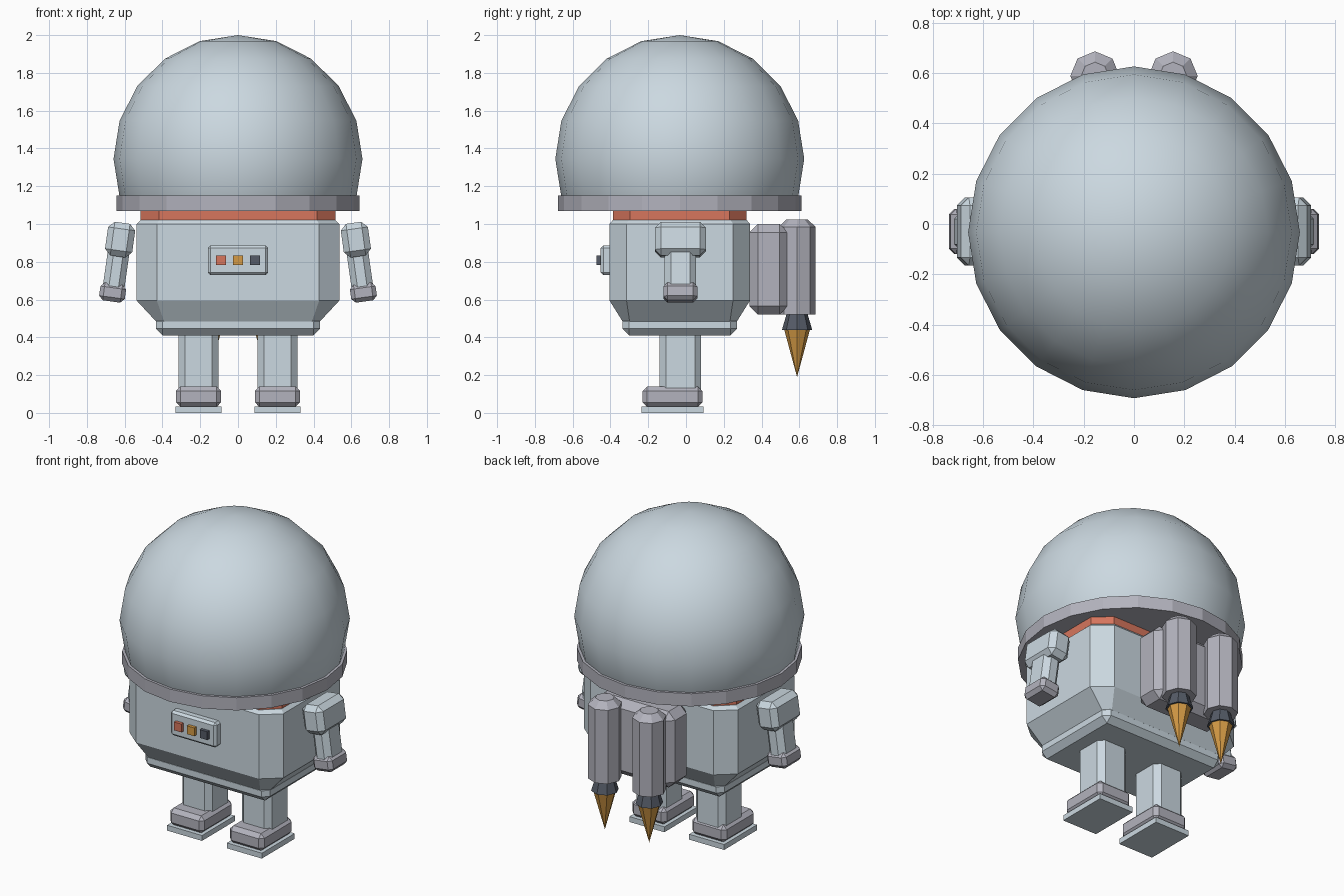
import bpy, bmesh, math
from mathutils import Vector, Matrix

if "Cube" in bpy.data.objects:
    bpy.data.objects.remove(bpy.data.objects["Cube"])

CY = -0.033  # depth of the body axis


def material(name, rgb):
    m = bpy.data.materials.new(name)
    m.diffuse_color = (*rgb, 1)
    m.use_nodes = True
    m.node_tree.nodes["Principled BSDF"].inputs["Base Color"].default_value = m.diffuse_color
    return m


PALE = material("pale suit", (0.60, 0.69, 0.75))
GREY = material("lilac grey", (0.45, 0.45, 0.51))
RED = material("coral red", (0.68, 0.18, 0.11))
AMBER = material("amber", (0.67, 0.33, 0.06))
DARK = material("dark slate", (0.09, 0.105, 0.135))


def finish(name, bm, mat):
    bmesh.ops.recalc_face_normals(bm, faces=bm.faces)
    me = bpy.data.meshes.new(name)
    bm.to_mesh(me)
    bm.free()
    me.materials.append(mat)
    ob = bpy.data.objects.new(name, me)
    bpy.context.collection.objects.link(ob)
    return ob


def box(name, lo, hi, mat, bevel=0.0, tilt=0.0):
    """Box between two corners, optionally bevelled and tilted about y."""
    lo, hi = Vector(lo), Vector(hi)
    bm = bmesh.new()
    bmesh.ops.create_cube(bm, size=1)
    bmesh.ops.scale(bm, vec=hi - lo, verts=bm.verts)
    ob = finish(name, bm, mat)
    ob.location = (lo + hi) / 2
    ob.rotation_euler.y = tilt
    if bevel:
        mod = ob.modifiers.new("chamfer", 'BEVEL')
        mod.width = bevel
        mod.segments = 1
    return ob


def loft(name, rings, mat):
    """Skin equal-length rings of points and cap both ends."""
    bm = bmesh.new()
    rows = [[bm.verts.new(p) for p in r] for r in rings]
    n = len(rows[0])
    for a, b in zip(rows, rows[1:]):
        for i in range(n):
            j = (i + 1) % n
            bm.faces.new((a[i], a[j], b[j], b[i]))
    bm.faces.new(rows[0])
    bm.faces.new(rows[-1])
    return finish(name, bm, mat)


def octagon(z, hx, hy, cx, cy):
    """Rectangle with cut corners around the body axis."""
    pts = [(hx, -hy + cy), (hx, hy - cy), (hx - cx, hy), (-hx + cx, hy),
           (-hx, hy - cy), (-hx, -hy + cy), (-hx + cx, -hy), (hx - cx, -hy)]
    return [(x, y + CY, z) for x, y in pts]


def circle(x, y, z, r, n):
    return [(x + r * math.cos(2 * math.pi * i / n),
             y + r * math.sin(2 * math.pi * i / n), z) for i in range(n)]


# Helmet: smooth dome cut off inside a faceted collar
bm = bmesh.new()
bmesh.ops.create_uvsphere(bm, u_segments=20, v_segments=10, radius=0.659)
bmesh.ops.scale(bm, vec=(1, 1, 0.655 / 0.659), verts=bm.verts)
bmesh.ops.translate(bm, vec=(0, CY, 1.345), verts=bm.verts)
bmesh.ops.bisect_plane(bm, geom=bm.verts[:] + bm.edges[:] + bm.faces[:],
                       plane_co=(0, 0, 1.12), plane_no=(0, 0, 1), clear_inner=True)
for f in bm.faces:
    f.smooth = True
finish("helmet_dome", bm, PALE)
loft("helmet_collar", [circle(0, CY, z, 0.644, 20) for z in (1.07, 1.15)], GREY)

# Torso: neck, tapered body and hip slab
loft("neck", [octagon(z, 0.515, 0.353, 0.098, 0.09) for z in (0.98, 1.1)], RED)
loft("body", [octagon(0.48, 0.43, 0.30, 0.04, 0.035),
              octagon(0.595, 0.537, 0.372, 0.107, 0.09),
              octagon(1.0, 0.537, 0.372, 0.107, 0.09),
              octagon(1.02, 0.515, 0.355, 0.098, 0.085)], PALE)
box("hips", (-0.435, CY - 0.304, 0.41), (0.435, CY + 0.304, 0.52), PALE, 0.036)

# Chest panel with three buttons
box("chest_panel", (-0.16, -0.452, 0.73), (0.16, -0.39, 0.887), PALE, 0.014)
for i, mat in enumerate((RED, AMBER, DARK)):
    x = (i - 1) * 0.09
    box("button", (x - 0.026, -0.473, 0.782), (x + 0.026, -0.44, 0.834), mat)

for s, side in ((-1, "left"), (1, "right")):
    # Leg, boot and sole
    x = s * 0.209
    box(side + "_leg", (x - 0.105, -0.14, 0.08), (x + 0.105, 0.08, 0.45), PALE, 0.033)
    box(side + "_boot", (x - 0.12, -0.23, 0.032), (x + 0.12, 0.087, 0.14), GREY, 0.024)
    box(side + "_sole", (x - 0.122, -0.235, 0), (x + 0.122, 0.092, 0.034), PALE)

    # Arm, leaning outward toward the hand
    t = -s * math.radians(8)
    for part, ax, az, w, d, h, b, mat in (
            ("_shoulder", 0.624, 0.917, 0.145, 0.27, 0.18, 0.032, PALE),
            ("_forearm", 0.645, 0.76, 0.115, 0.165, 0.26, 0.032, PALE),
            ("_hand", 0.664, 0.637, 0.137, 0.18, 0.095, 0.022, GREY)):
        box(side + part, (s * ax - w / 2, -0.03 - d / 2, az - h / 2),
            (s * ax + w / 2, -0.03 + d / 2, az + h / 2), mat, b, t)

    # Jet tank, nozzle and flame
    x, y = s * 0.155, 0.588
    loft(side + "_tank", [circle(x, y, z, r, 8) for z, r in
                          ((0.52, 0.098), (0.985, 0.098), (1.025, 0.055))], GREY)
    loft(side + "_nozzle", [circle(x, y, z, r, 8) for z, r in
                            ((0.44, 0.08), (0.525, 0.055))], DARK)
    bm = bmesh.new()
    bmesh.ops.create_cone(bm, cap_ends=True, segments=8, radius1=0.0,
                          radius2=0.068, depth=0.25,
                          matrix=Matrix.Translation((x, y, 0.315)))
    bmesh.ops.remove_doubles(bm, verts=bm.verts, dist=1e-5)
    finish(side + "_flame", bm, AMBER)

# Backpack block behind the torso
box("backpack", (-0.27, 0.335, 0.52), (0.27, 0.54, 1.0), GREY, 0.045)
